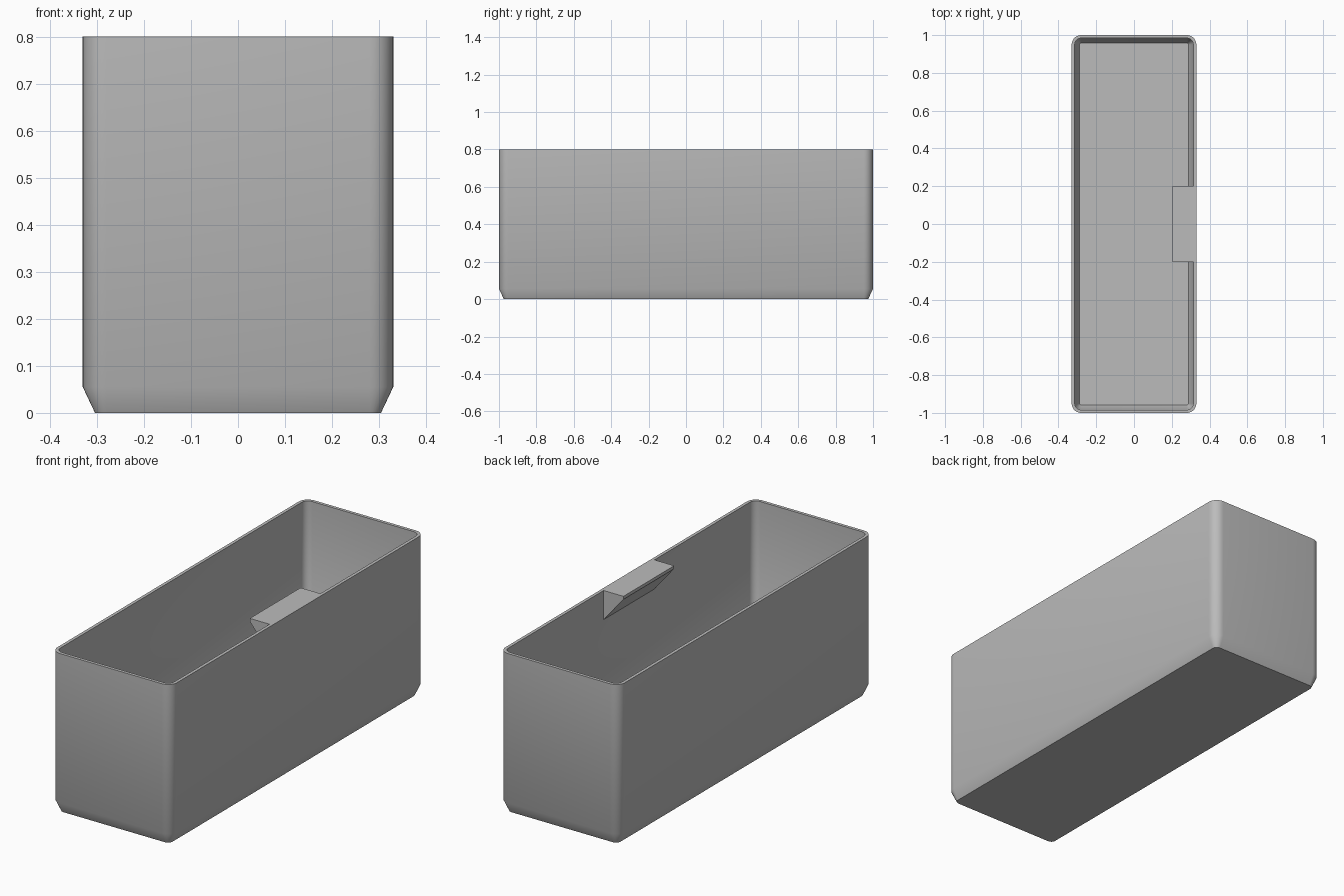
import bpy, bmesh, math

if "Cube" in bpy.data.objects:
    bpy.data.objects.remove(bpy.data.objects["Cube"], do_unlink=True)

HALF_X, HALF_Y, HEIGHT = 0.33, 1.0, 0.80
RADIUS, STEPS = 0.05, 8
WALL, FLOOR, CHAMFER_Z, CHAMFER_IN = 0.016, 0.016, 0.055, 0.026

grey = bpy.data.materials.new("plain grey")
grey.use_nodes = True
colour = (0.5, 0.5, 0.5, 1)
grey.diffuse_color = colour
grey.node_tree.nodes["Principled BSDF"].inputs["Base Color"].default_value = colour


def finish(bm, name, angle):
    bmesh.ops.recalc_face_normals(bm, faces=bm.faces)
    mesh = bpy.data.meshes.new(name)
    bm.to_mesh(mesh)
    bm.free()
    mesh.materials.append(grey)
    obj = bpy.data.objects.new(name, mesh)
    bpy.context.collection.objects.link(obj)
    bpy.ops.object.select_all(action='DESELECT')
    obj.select_set(True)
    bpy.context.view_layer.objects.active = obj
    bpy.ops.object.shade_smooth_by_angle(angle=math.radians(angle))
    return obj


def rounded_ring(bm, inset, z):
    """Rounded rectangle, inset from the outer wall, at height z."""
    r = RADIUS - inset
    ring = []
    for corner, (sx, sy) in enumerate([(1, 1), (-1, 1), (-1, -1), (1, -1)]):
        for i in range(STEPS + 1):
            a = (corner + i / STEPS) * math.pi / 2
            ring.append(bm.verts.new((sx * (HALF_X - RADIUS) + r * math.cos(a),
                                      sy * (HALF_Y - RADIUS) + r * math.sin(a), z)))
    return ring


# Open bin: outer base, outer wall, rim, inner wall, inner floor
bm = bmesh.new()
sections = [(CHAMFER_IN, 0), (0, CHAMFER_Z), (0, HEIGHT),
            (WALL, HEIGHT), (WALL, CHAMFER_Z + FLOOR / 2),
            (WALL + CHAMFER_IN, FLOOR)]
rings = [rounded_ring(bm, *s) for s in sections]
for low, high in zip(rings, rings[1:]):
    for i in range(len(low)):
        j = (i + 1) % len(low)
        bm.faces.new((low[i], low[j], high[j], high[i]))
bm.faces.new(rings[0])
bm.faces.new(rings[-1])
finish(bm, "bin_shell", 35)

# Label ledge: wedge profile extruded along the wall, flush with the rim
bm = bmesh.new()
profile = [(0.322, HEIGHT), (0.205, HEIGHT), (0.205, 0.785),
           (0.314, 0.655), (0.322, 0.655)]
face = bm.faces.new([bm.verts.new((x, -0.2, z)) for x, z in profile])
new = bmesh.ops.extrude_face_region(bm, geom=[face])["geom"]
bmesh.ops.translate(bm, vec=(0, 0.4, 0),
                    verts=[v for v in new if isinstance(v, bmesh.types.BMVert)])
finish(bm, "label_ledge", 30)
